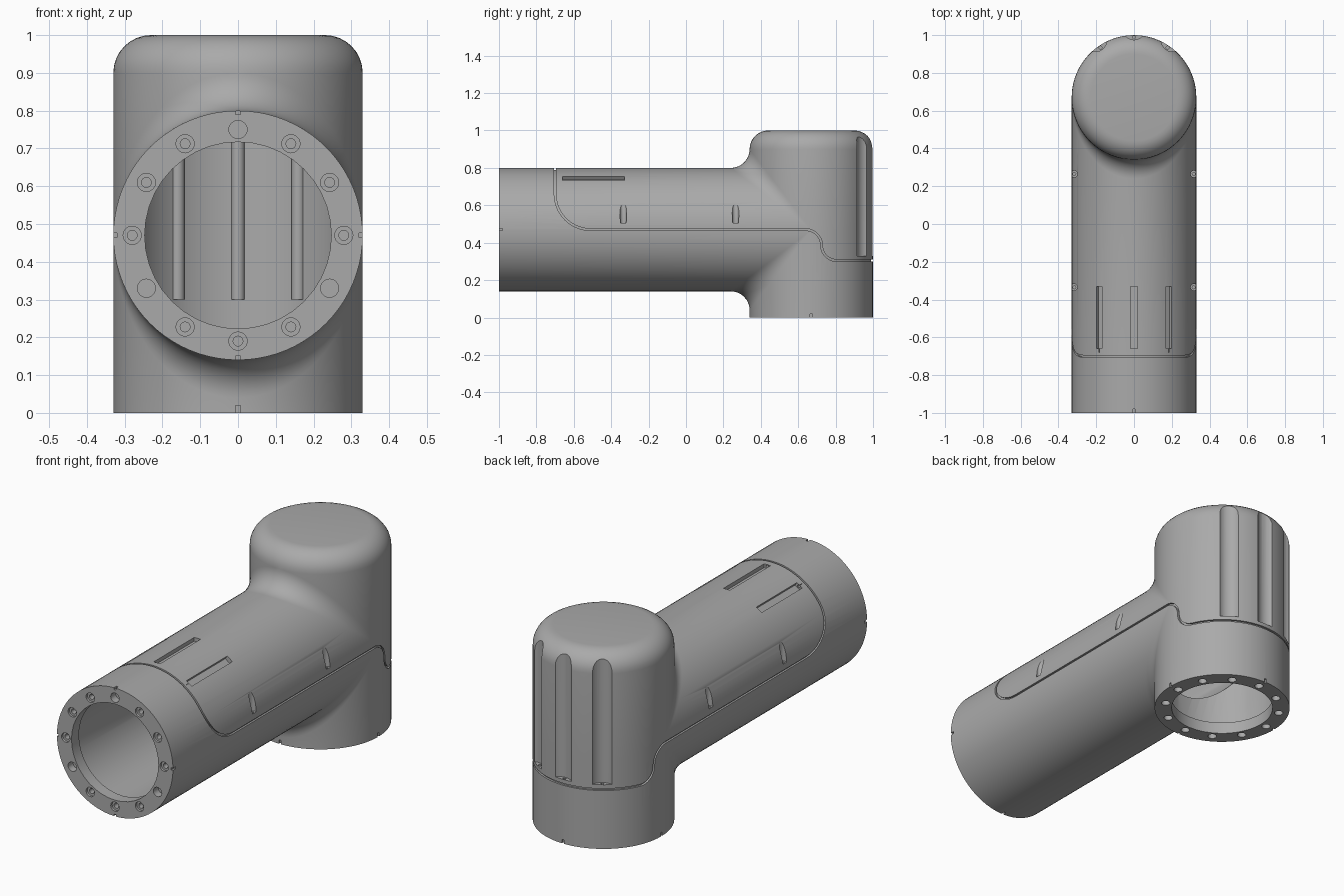
import bpy, bmesh, math
from math import sin, cos, pi, radians
from mathutils import Matrix, Vector

R, BLEND, ROUND = 0.33, 0.10, 0.10      # tube radius, junction fillet, cap rounding
YC, ZC = 0.67, 0.47                     # upright axis, level axis
BORE, LIP, DEPTH = 0.282, 0.247, 0.06   # inner radius, flange opening, flange depth

cube = bpy.data.objects.get("Cube")
if cube:
    bpy.data.objects.remove(cube, do_unlink=True)

grey = bpy.data.materials.new("plain grey")
grey.use_nodes = True
grey.diffuse_color = (0.4, 0.4, 0.4, 1)
grey.node_tree.nodes["Principled BSDF"].inputs["Base Color"].default_value = (0.4, 0.4, 0.4, 1)


def make(name, bm):
    bmesh.ops.recalc_face_normals(bm, faces=bm.faces)
    mesh = bpy.data.meshes.new(name)
    bm.to_mesh(mesh)
    bm.free()
    mesh.materials.append(grey)
    obj = bpy.data.objects.new(name, mesh)
    bpy.context.collection.objects.link(obj)
    return obj


def cut(obj, cutter):
    mod = obj.modifiers.new("cut", 'BOOLEAN')
    mod.operation, mod.solver, mod.object = 'DIFFERENCE', 'EXACT', cutter
    bpy.context.view_layer.objects.active = obj
    bpy.ops.object.modifier_apply(modifier=mod.name)
    bpy.data.objects.remove(cutter, do_unlink=True)


def rod(bm, a, b, r, sides=24):
    a, b = Vector(a), Vector(b)
    turn = (b - a).to_track_quat('Z', 'Y').to_matrix().to_4x4()
    bmesh.ops.create_cone(bm, cap_ends=True, segments=sides, radius1=r, radius2=r,
                          depth=(b - a).length, matrix=Matrix.Translation((a + b) / 2) @ turn)


def block(bm, size, matrix):
    bmesh.ops.create_cube(bm, size=1, matrix=matrix @ Matrix.Diagonal((*size, 1)))


def sheet(bm, columns):
    rows = [[bm.verts.new(p) for p in col] for col in columns]
    for a, b in zip(rows, rows[1:]):
        for i in range(len(a) - 1):
            bm.faces.new((a[i], a[i + 1], b[i + 1], b[i]))


def elbow(name, inset=0.0):
    """Two crossing tubes with a rolling-ball fillet, closed at every end."""
    rad, ball, rnd = R - inset, BLEND + inset, ROUND - inset
    angles = [-pi / 2 + pi * i / 40 for i in range(41)]

    def cap(s, side):
        pts = []
        for k in range(9):
            a = pi / 2 * k / 8
            q = rad - rnd + rnd * cos(a)
            pts.append((q * sin(s), YC + side * q * cos(s), 1 - ROUND + rnd * sin(a)))
        return pts

    upper, lower, back = [], [], []
    for t in angles:
        s, c = sin(t), max(cos(t), 0)
        mid = Vector(((rad + ball) * s, YC - (rad + ball) * c, ZC + (rad + ball) * c))
        start, end = Vector((-s, 0, -c)), Vector((-s, c, 0))
        arc = [mid + ball * start.lerp(end, k / 8).normalized() for k in range(9)]
        front = [Vector((rad * s, -1, ZC + rad * c))] + arc
        upper.append(front + cap(t, -1))
        lower.append([(p[0], p[1], 2 * ZC - p[2]) for p in front] + [(rad * s, YC - rad * c, 0)])
        back.append([(rad * s, YC + rad * c, z) for z in (0, ZC)] + cap(t, 1))
    bm = bmesh.new()
    for part in (upper, lower, back):
        sheet(bm, part)
    bmesh.ops.remove_doubles(bm, verts=bm.verts, dist=1e-5)
    bmesh.ops.holes_fill(bm, edges=[e for e in bm.edges if e.is_boundary], sides=0)
    return make(name, bm)


body = elbow("elbow_housing")


# Stepped bores, each narrower at its flange
def bore(origin, axis, reach, radius):
    bm = bmesh.new()
    o, d = Vector(origin), Vector(axis)
    side = Vector((1, 0, 0))
    up = d.cross(side)
    profile = [(0, -0.1), (LIP, -0.1), (LIP, DEPTH), (radius, DEPTH), (radius, reach), (0, reach)]
    sheet(bm, [[o + d * h + r * (side * cos(a) + up * sin(a)) for r, h in profile]
               for a in [2 * pi * i / 40 for i in range(41)]])
    bmesh.ops.remove_doubles(bm, verts=bm.verts, dist=1e-5)
    return make("bore_cutter", bm)


cut(body, bore((0, -1, ZC), (0, 1, 0), 1 + YC, BORE - 0.004))
cut(body, bore((0, YC, 0), (0, 0, 1), 0.92, BORE))


# Shallow seam between the two shells
def arc(cy, cz, r, a0, a1):
    steps = [radians(a0 + (a1 - a0) * i / 10) for i in range(11)]
    return [Vector((0, cy + r * cos(a), cz + r * sin(a))) for a in steps]


path = ([Vector((0, -0.7, 1.1))] + arc(-0.51, 0.66, 0.19, 180, 270)
        + arc(0.64, 0.385, 0.085, 90, 0) + arc(0.805, 0.385, 0.08, 180, 270)
        + [Vector((0, 1.1, 0.305))])
loops = []
for i, p in enumerate(path):
    way = path[min(i + 1, len(path) - 1)] - path[max(i - 1, 0)]
    n = Vector((0, -way.z, way.y)).normalized() * 0.005
    w = Vector((0.5, 0, 0))
    loops.append([p + n + w, p + n - w, p - n - w, p - n + w, p + n + w])
bm = bmesh.new()
sheet(bm, loops)
bmesh.ops.remove_doubles(bm, verts=bm.verts, dist=1e-5)
bmesh.ops.holes_fill(bm, edges=[e for e in bm.edges if e.is_boundary], sides=0)
seam = make("seam_cutter", bm)
cut(seam, elbow("seam_core", 0.010))
cut(body, seam)

# Recesses: top slots, back flutes, side pockets, index notches, screw counterbores
recess, holes = bmesh.new(), bmesh.new()
for a in (radians(-34), 0, radians(34)):
    s, c = sin(a), cos(a)
    spot = Matrix.Translation((s * (R + 0.02), -0.495, ZC + c * (R + 0.02)))
    block(recess, (0.036, 0.33, 0.08), spot @ Matrix.Rotation(a, 4, 'Y'))
    h = R - 0.008
    rod(holes, (s * h, -0.64, ZC + c * h), (s * h, -0.68, ZC + c * h), 0.008, 12)
    f = R + 0.035
    rod(recess, (s * f, YC + c * f, 0.33), (s * f, YC + c * f, 1.1), 0.06, 32)
    h = R - 0.012
    rod(holes, (s * h, YC + c * h, 0.345), (s * h, YC + c * h, 0.311), 0.008, 12)

for side in (-1, 1):
    for y in (-0.335, 0.265):
        rod(recess, (side * 0.318, y, 0.505), (side * 0.318, y, 0.7), 0.018)
        rod(holes, (side * 0.316, y, 0.52), (side * 0.316, y, 0.48), 0.008, 12)

for k in range(4):
    s, c = sin(k * pi / 2), cos(k * pi / 2)
    turn = k * pi / 2
    block(recess, (0.012, 0.04, 0.02),
          Matrix.Translation((s * R, -1, ZC + c * R)) @ Matrix.Rotation(turn, 4, 'Y'))
    block(recess, (0.012, 0.02, 0.04),
          Matrix.Translation((s * R, YC + c * R, 0)) @ Matrix.Rotation(-turn, 4, 'Z'))

for k in range(12):
    x, u = 0.28 * sin(k * pi / 6), 0.28 * cos(k * pi / 6)
    plain = k in (0, 4, 8)
    rod(recess, (x, -1.02, ZC + u), (x, -0.96 if plain else -0.988, ZC + u), 0.024)
    if not plain:
        rod(holes, (x, -1.01, ZC + u), (x, -0.96, ZC + u), 0.013, 16)
    rod(recess, (x, YC + u, -0.02), (x, YC + u, 0.04), 0.021)

cut(body, make("recess_cutter", recess))
cut(body, make("hole_cutter", holes))

# Inner ribs behind the flutes
bm = bmesh.new()
for a in (radians(-34), 0, radians(34)):
    x, y = 0.285 * sin(a), YC + 0.285 * cos(a)
    rod(bm, (x, y, 0.3), (x, y, 0.9), 0.018)
ribs = make("inner_ribs", bm)

for obj in (body, ribs):
    bpy.ops.object.select_all(action='DESELECT')
    obj.select_set(True)
    bpy.context.view_layer.objects.active = obj
    bpy.ops.object.shade_smooth_by_angle(angle=radians(30))
